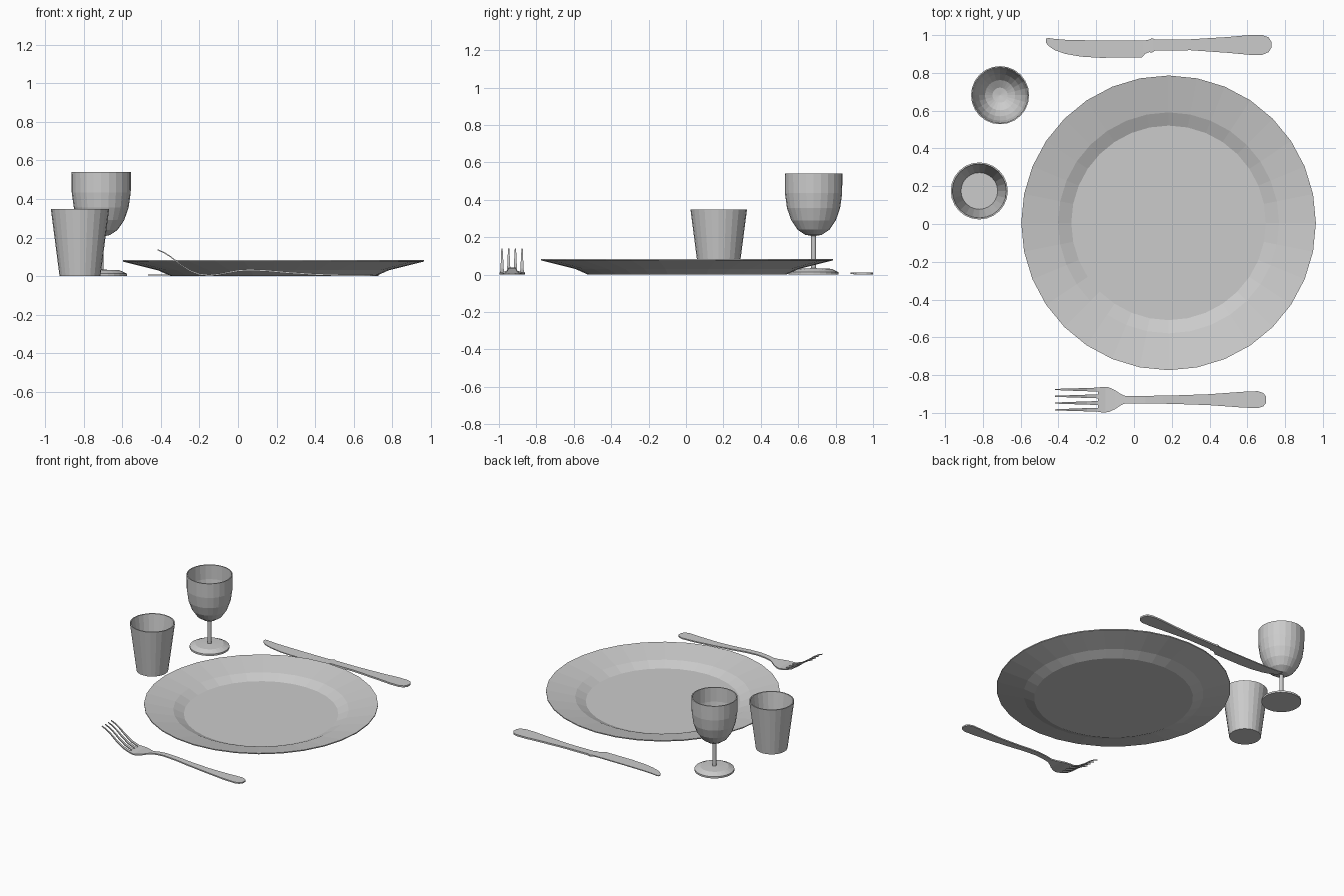
import bpy, bmesh, math


def finish(bm, name):
    bmesh.ops.remove_doubles(bm, verts=bm.verts, dist=1e-5)
    bmesh.ops.recalc_face_normals(bm, faces=bm.faces)
    me = bpy.data.meshes.new(name)
    bm.to_mesh(me)
    bm.free()
    ob = bpy.data.objects.new(name, me)
    bpy.context.collection.objects.link(ob)
    return ob


def lathe(name, profile, center, sides):
    """Revolve (radius, z) points into a closed solid; both ends sit on the axis."""
    bm = bmesh.new()
    rings = []
    for r, z in profile:
        n = 1 if r == 0 else sides
        rings.append([bm.verts.new((center[0] + r * math.cos(2 * math.pi * i / sides),
                                    center[1] + r * math.sin(2 * math.pi * i / sides), z))
                      for i in range(n)])
    for a, b in zip(rings, rings[1:]):
        for i in range(sides):
            j = (i + 1) % sides
            quad = [a[i % len(a)], a[j % len(a)], b[j % len(b)], b[i % len(b)]]
            bm.faces.new(list(dict.fromkeys(quad)))
    return finish(bm, name)


def interp(points, x, k=1):
    for p, q in zip(points, points[1:]):
        if x <= q[0]:
            t = max(0, (x - p[0]) / (q[0] - p[0]))
            return p[k] + (q[k] - p[k]) * t
    return points[-1][k]


def strip(bm, outline, bottom, thick):
    """Solid bar along x: outline (x, y_low, y_high), bottom (x, z), thick (x, t)."""
    x0, x1 = outline[0][0], outline[-1][0]
    xs = sorted({round(p[0], 4) for p in outline} |
                {round(p[0], 4) for p in bottom + thick if x0 < p[0] < x1})
    prev = None
    for x in xs:
        lo, hi = interp(outline, x, 1), interp(outline, x, 2)
        z, t = interp(bottom, x), interp(thick, x)
        sec = [bm.verts.new(c) for c in ((x, lo, z), (x, hi, z), (x, hi, z + t), (x, lo, z + t))]
        if prev:
            for i in range(4):
                j = (i + 1) % 4
                bm.faces.new((prev[i], prev[j], sec[j], sec[i]))
        else:
            bm.faces.new(sec)
        prev = sec
    bm.faces.new(prev)


# Plate
lathe("plate", [(0, 0), (0.53, 0), (0.60, 0.031), (0.78, 0.076), (0.78, 0.083),
                (0.585, 0.042), (0.515, 0.01), (0, 0.01)], (0.183, 0.006), 32)

# Tumbler
lathe("tumbler", [(0, 0), (0.106, 0), (0.151, 0.347), (0.143, 0.347),
                  (0.097, 0.01), (0, 0.01)], (-0.819, 0.175), 24)

# Wine goblet: foot, stem, hollow bowl
lathe("goblet", [(0, 0), (0.133, 0), (0.133, 0.013), (0.095, 0.031), (0.013, 0.034),
                 (0.013, 0.207), (0.045, 0.213), (0.085, 0.24), (0.119, 0.29),
                 (0.142, 0.355), (0.153, 0.435), (0.154, 0.54), (0.147, 0.54),
                 (0.146, 0.435), (0.135, 0.357), (0.112, 0.294), (0.08, 0.247),
                 (0.04, 0.222), (0, 0.216)], (-0.709, 0.682), 24)

# Knife
bm = bmesh.new()
strip(bm, [(-0.467, 0.963, 0.98), (-0.455, 0.945, 0.985), (-0.42, 0.92, 0.98),
           (-0.36, 0.9, 0.975), (-0.28, 0.886, 0.973), (-0.18, 0.88, 0.972),
           (0.04, 0.881, 0.972), (0.06, 0.902, 0.972), (0.08, 0.91, 0.976),
           (0.095, 0.907, 0.984), (0.112, 0.918, 0.976), (0.3, 0.92, 0.978),
           (0.5, 0.906, 0.99), (0.61, 0.896, 1.0), (0.68, 0.896, 1.0),
           (0.713, 0.91, 0.988), (0.727, 0.933, 0.965)],
      [(-0.467, 0.003), (0.05, 0.003), (0.1, 0), (0.727, 0)],
      [(-0.467, 0.006), (0.05, 0.007), (0.1, 0.012), (0.727, 0.012)])
finish(bm, "knife")

# Fork: arched handle and head, then four tapering tines
arch = [(-0.42, 0.135), (-0.385, 0.12), (-0.35, 0.098), (-0.3, 0.058), (-0.25, 0.025),
        (-0.2, 0.006), (-0.15, 0), (-0.1, 0.005), (-0.05, 0.015), (0, 0.024),
        (0.06, 0.028), (0.15, 0.024), (0.25, 0.015), (0.4, 0.005), (0.55, 0), (0.7, 0)]
gauge = [(-0.42, 0.006), (-0.15, 0.009), (0.7, 0.009)]
FORK_Y = -0.93
half_widths = [(-0.19, 0.064), (-0.165, 0.068), (-0.135, 0.066), (-0.1, 0.05),
               (-0.07, 0.03), (-0.045, 0.019), (0.05, 0.02), (0.2, 0.022),
               (0.4, 0.029), (0.58, 0.042), (0.655, 0.045), (0.685, 0.035), (0.7, 0.016)]
bm = bmesh.new()
strip(bm, [(x, FORK_Y - w, FORK_Y + w) for x, w in half_widths], arch, gauge)
for k in (-1.5, -0.5, 0.5, 1.5):
    root, tip = FORK_Y + k * 0.0355, FORK_Y + k * 0.036
    strip(bm, [(-0.417, tip - 0.003, tip + 0.003), (-0.3, root - 0.007, root + 0.007),
               (-0.19, root - 0.0105, root + 0.0105)], arch, gauge)
finish(bm, "fork")
